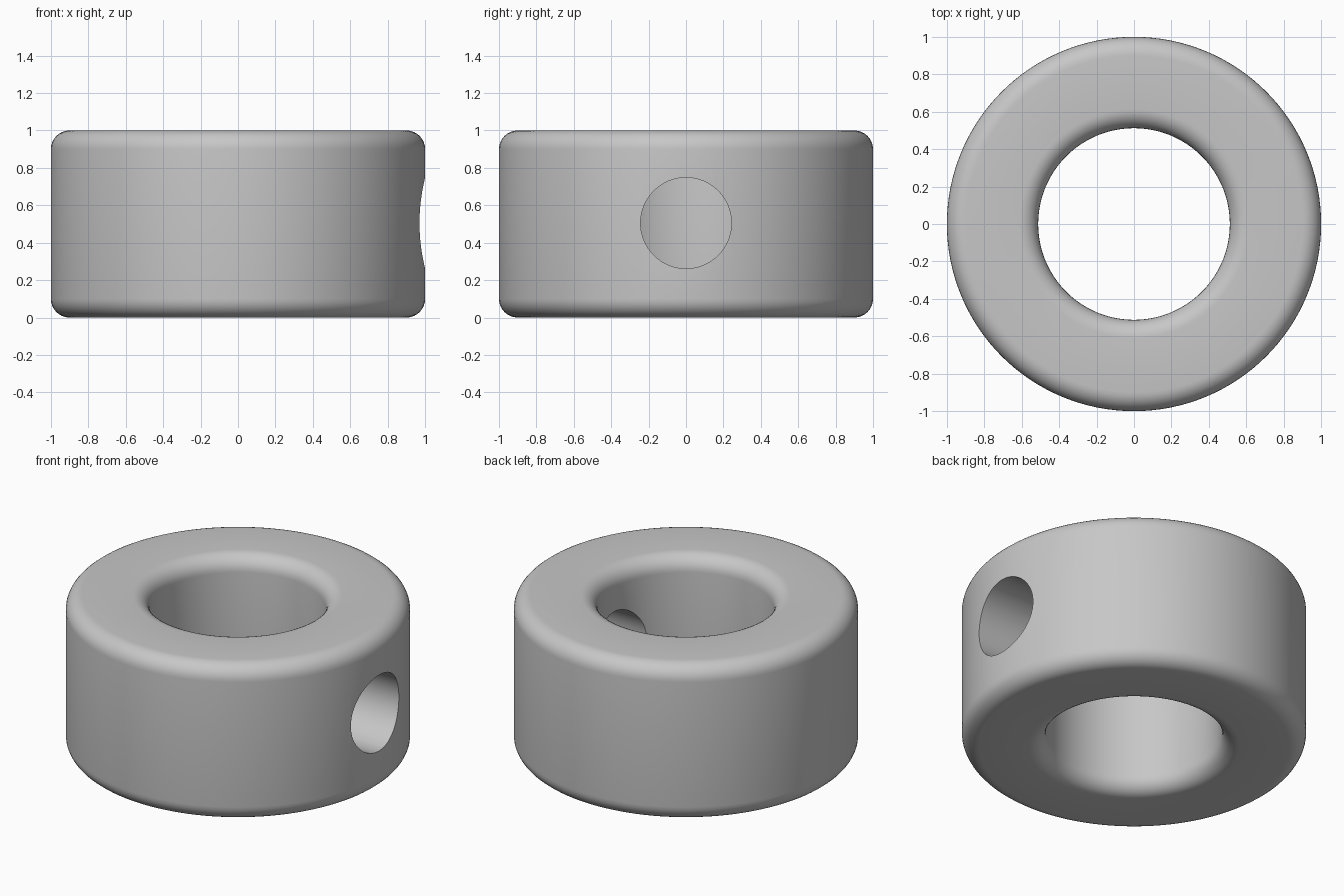
import bpy, bmesh, math

if "Cube" in bpy.data.objects:
    bpy.data.objects.remove(bpy.data.objects["Cube"])

SEG = 128            # steps around the collar
R_OUT, R_IN, H, FILLET = 1.0, 0.512, 1.0, 0.1
HOLE_R, HOLE_Z = 0.243, 0.505

grey = bpy.data.materials.new("steel grey")
grey.diffuse_color = (0.57, 0.57, 0.57, 1)
grey.use_nodes = True
grey.node_tree.nodes["Principled BSDF"].inputs["Base Color"].default_value = grey.diffuse_color


def add_object(name, bm):
    bmesh.ops.recalc_face_normals(bm, faces=bm.faces)
    mesh = bpy.data.meshes.new(name)
    bm.to_mesh(mesh)
    bm.free()
    mesh.materials.append(grey)
    obj = bpy.data.objects.new(name, mesh)
    bpy.context.collection.objects.link(obj)
    return obj


# Rounded rectangle cross-section: (centre radius, centre height, start angle) per corner
corners = [
    (R_OUT - FILLET, FILLET, -90),
    (R_OUT - FILLET, H - FILLET, 0),
    (R_IN + FILLET, H - FILLET, 90),
    (R_IN + FILLET, FILLET, 180),
]
profile = []
for cr, cz, start in corners:
    for i in range(9):
        a = math.radians(start + 90 * i / 8)
        profile.append((cr + FILLET * math.cos(a), cz + FILLET * math.sin(a)))

# Collar: the cross-section swept around the z axis
bm = bmesh.new()
rings = []
for s in range(SEG):
    t = 2 * math.pi * s / SEG
    rings.append([bm.verts.new((r * math.cos(t), r * math.sin(t), z)) for r, z in profile])
n = len(profile)
for s in range(SEG):
    a, b = rings[s], rings[(s + 1) % SEG]
    for i in range(n):
        j = (i + 1) % n
        bm.faces.new((a[i], b[i], b[j], a[j]))
collar = add_object("collar", bm)

# Set-screw hole cutter: a cylinder along x, through the +x wall only
bm = bmesh.new()
bmesh.ops.create_cone(bm, cap_ends=True, segments=64, radius1=HOLE_R, radius2=HOLE_R, depth=1.2)
cutter = add_object("screw_hole_cutter", bm)
cutter.rotation_euler = (0, math.pi / 2, 0)
cutter.location = (0.8, 0, HOLE_Z)
cutter.hide_render = True

# Cut the hole, then remove the cutter
cut = collar.modifiers.new("screw_hole", "BOOLEAN")
cut.operation = "DIFFERENCE"
cut.solver = "EXACT"
cut.object = cutter
bpy.context.view_layer.update()
bpy.context.view_layer.objects.active = collar
collar.select_set(True)
bpy.ops.object.modifier_apply(modifier=cut.name)
bpy.data.objects.remove(cutter)

# Smooth walls and fillets, crisp hole rims
bpy.ops.object.shade_smooth_by_angle(angle=math.radians(30))
